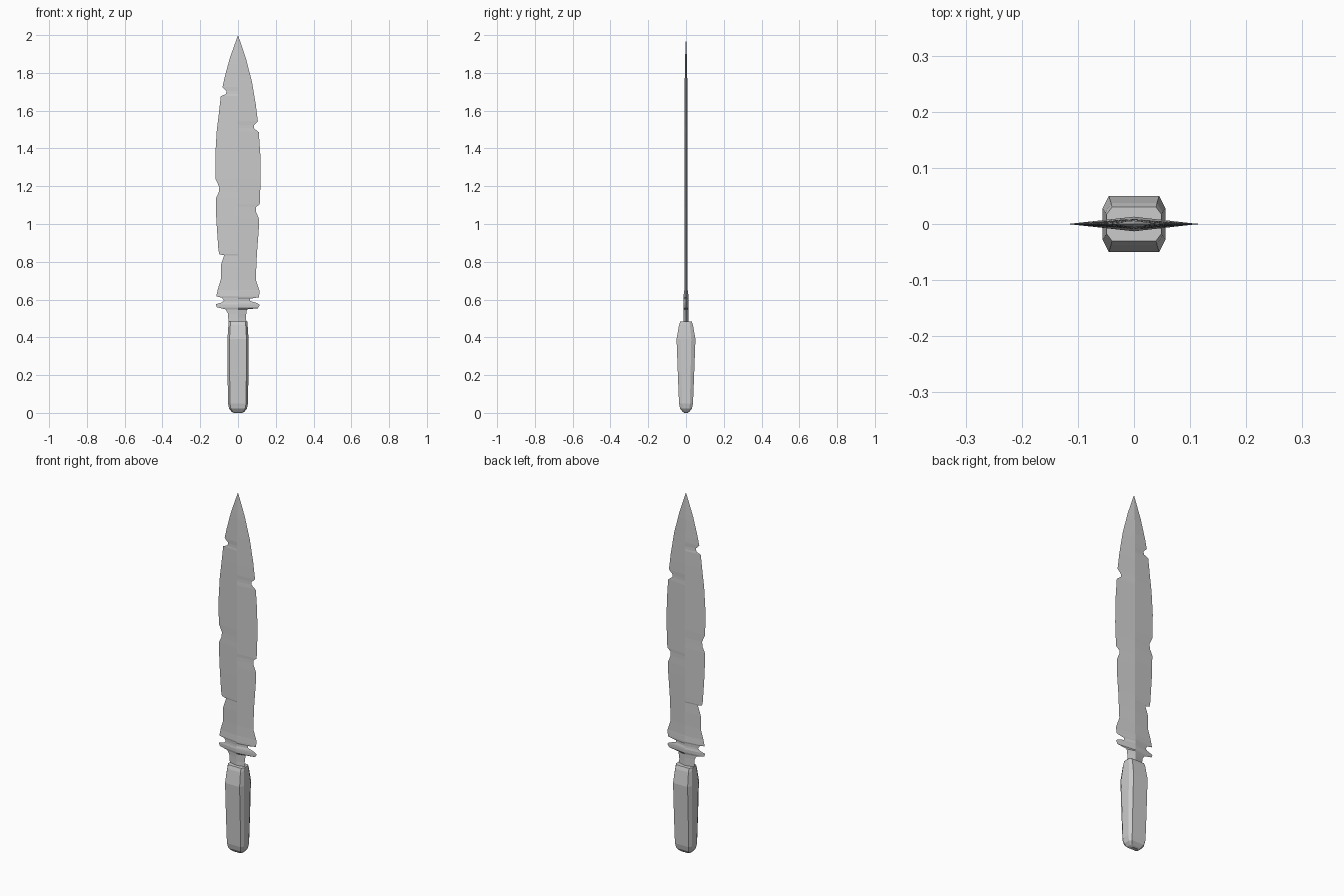
import bpy, bmesh

cube = bpy.data.objects.get("Cube")
if cube:
    bpy.data.objects.remove(cube, do_unlink=True)

steel = bpy.data.materials.new("worn_grey")
steel.use_nodes = True
grey = (0.6, 0.6, 0.6, 1)
steel.diffuse_color = grey
steel.node_tree.nodes["Principled BSDF"].inputs["Base Color"].default_value = grey


def lerp(profile, z):
    """Value of a (z, value) profile, listed from top to bottom."""
    for (z0, v0), (z1, v1) in zip(profile, profile[1:]):
        if z1 <= z <= z0:
            return v0 + (v1 - v0) * (z0 - z) / (z0 - z1)
    return profile[-1][1]


def loft(name, rings):
    """Skin closed rings of points, capping both ends."""
    bm = bmesh.new()
    loops = [[bm.verts.new(p) for p in ring] for ring in rings]
    for a, b in zip(loops, loops[1:]):
        for i in range(len(a)):
            j = (i + 1) % len(a)
            bm.faces.new((a[i], a[j], b[j], b[i]))
    bm.faces.new(loops[0])
    bm.faces.new(loops[-1])
    bmesh.ops.remove_doubles(bm, verts=bm.verts, dist=0.00005)
    bmesh.ops.recalc_face_normals(bm, faces=bm.faces)
    mesh = bpy.data.meshes.new(name)
    bm.to_mesh(mesh)
    bm.free()
    mesh.materials.append(steel)
    obj = bpy.data.objects.new(name, mesh)
    bpy.context.collection.objects.link(obj)
    return obj


# Chipped cutting edges, guard and neck: (height, distance from the centre line)
right_edge = [(2, 0), (1.88, .043), (1.78, .07), (1.725, .082), (1.703, .06),
              (1.687, .065), (1.677, .091), (1.58, .102), (1.5, .112),
              (1.37, .12), (1.237, .118), (1.195, .099), (1.168, .102),
              (1.136, .117), (1.025, .115), (.866, .104), (.84, .099),
              (.834, .073), (.78, .091), (.707, .091), (.654, .107),
              (.617, .115), (.61, .085), (.596, .075), (.585, .085),
              (.575, .118), (.559, .112), (.548, .065), (.527, .054), (.47, .049)]
left_edge = [(2, 0), (1.88, .041), (1.757, .073), (1.634, .094), (1.544, .105),
             (1.523, .084), (1.507, .084), (1.486, .11), (1.37, .118),
             (1.237, .12), (1.105, .115), (1.089, .094), (1.068, .094),
             (1.03, .11), (.972, .11), (.84, .1), (.707, .094), (.644, .115),
             (.612, .11), (.604, .063), (.593, .063), (.58, .105), (.57, .115),
             (.554, .105), (.548, .047), (.506, .041), (.47, .047)]
spine = [(2, 0), (1.85, .006), (1.6, .008), (.65, .009), (.62, .013), (.47, .013)]

# Blade: diamond sections with a central ridge on both faces
heights = sorted({z for z, _ in right_edge + left_edge + spine}, reverse=True)
loft("blade", [[(-lerp(right_edge, z), 0, z), (0, -lerp(spine, z), z),
                (lerp(left_edge, z), 0, z), (0, lerp(spine, z), z)]
               for z in heights])

# Handle: chamfered rectangular sections (height, half width, half depth)
sections = [(.485, .049, .03), (.465, .051, .037), (.39, .056, .05),
            (.2, .055, .043), (.05, .053, .037), (.022, .047, .031),
            (.006, .034, .018), (0, .022, .01)]


def octagon(z, w, d):
    a, b = w * .8, d * .56
    return [(w, b, z), (a, d, z), (-a, d, z), (-w, b, z),
            (-w, -b, z), (-a, -d, z), (a, -d, z), (w, -b, z)]


loft("handle", [octagon(*s) for s in sections])
